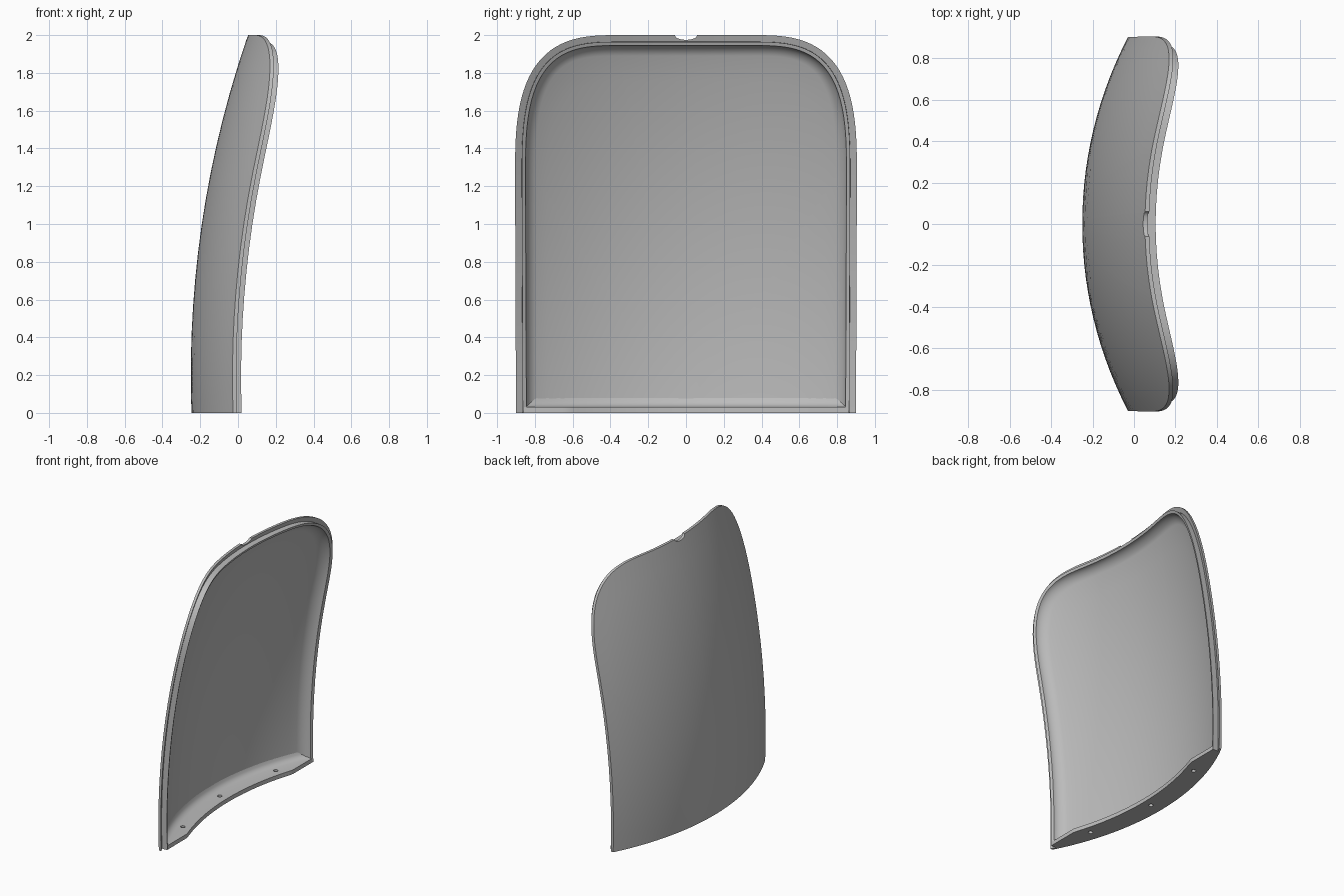
import bpy, bmesh, math

cube = bpy.data.objects.get("Cube")
if cube:
    bpy.data.objects.remove(cube)

grey = bpy.data.materials.new("plain_grey")
grey.use_nodes = True
grey.diffuse_color = (0.5, 0.5, 0.5, 1)
grey.node_tree.nodes["Principled BSDF"].inputs["Base Color"].default_value = (0.5, 0.5, 0.5, 1)


def make_object(name, bm, smooth=True):
    bmesh.ops.recalc_face_normals(bm, faces=bm.faces)
    mesh = bpy.data.meshes.new(name)
    bm.to_mesh(mesh)
    bm.free()
    mesh.materials.append(grey)
    ob = bpy.data.objects.new(name, mesh)
    bpy.context.collection.objects.link(ob)
    if smooth:
        bpy.ops.object.select_all(action='DESELECT')
        ob.select_set(True)
        bpy.context.view_layer.objects.active = ob
        bpy.ops.object.shade_smooth_by_angle(angle=math.radians(30))
    return ob


def arc(d, r):
    return r - math.sqrt(r * r - d * d)


def skin(y, z):
    """x of the doubly curved outer surface."""
    return -0.25 + arc(y, 1.95) + arc(z - 0.2, 5.5)


def bridge(bm, a, b, closed=False):
    for i in range(len(a) if closed else len(a) - 1):
        j = (i + 1) % len(a)
        bm.faces.new((a[i], a[j], b[j], b[i]))


# Arched outline, from one bottom corner over the top to the other
half = [(0.9 + 0.005 * i / 10, 1.25 * i / 10) for i in range(10)]
for i in range(33):
    s = i / 32
    t = math.pi / 2 * (3 * s * s - 2 * s ** 3)
    half.append((0.35 + 0.555 * max(math.cos(t), 0) ** (2 / 3),
                 1.25 + 0.75 * math.sin(t) ** (2 / 3)))
half += [(y, 2.0) for y in (0.28, 0.21, 0.14, 0.09)]
half += [(0.06 - 0.0075 * i, 2.0) for i in range(8)]
outline = half + [(0, 2.0)] + [(-y, z) for y, z in reversed(half)]


def inset(d):
    pts = []
    for i, (y, z) in enumerate(outline):
        if i in (0, len(outline) - 1):
            pts.append((y - math.copysign(d, y), 0))
            continue
        (y0, z0), (y1, z1) = outline[i - 1], outline[i + 1]
        ty, tz = y1 - y0, z1 - z0
        n = math.hypot(ty, tz)
        pts.append((y - tz / n * d, z + ty / n * d))
    return pts


def notched(pts):
    """Small rounded dip in the middle of the top edge."""
    return [(y, z - 0.025 * math.sqrt(1 - (y / 0.06) ** 2)) if abs(y) < 0.06 and z > 1.9
            else (y, z) for y, z in pts]


# Curved panel: outer skin, stepped border, raised lip and filleted pocket
bm = bmesh.new()


def ring(pts, depth):
    return [bm.verts.new((skin(y, z) + depth, y, z)) for y, z in pts]


def fill_inward(edge, pts, depth):
    """Shrinking copies of the arch towards the middle of the bottom edge."""
    steps = 14
    for k in range(1, steps):
        f = 1 - k / steps
        nxt = ring([(y * f, z * f) for y, z in pts], depth)
        bridge(bm, edge, nxt)
        edge = nxt
    hub = ring([(0, 0)], depth)[0]
    for a, b in zip(edge, edge[1:]):
        bm.faces.new((a, b, hub))


rim = notched(outline)
section = [(0.035, 0.02), (0.036, 0.064)]
for i in range(8):
    a = math.pi / 2 * i / 7
    section.append((0.11 - 0.055 * math.cos(a), 0.064 - 0.049 * math.sin(a)))
outer = ring(rim, 0)
border = ring(rim, 0.02)
bridge(bm, outer, border)
last = border
for d, depth in section:
    current = ring(inset(d), depth)
    bridge(bm, last, current)
    last = current
fill_inward(outer, rim, 0)
fill_inward(last, inset(section[-1][0]), section[-1][1])
bmesh.ops.holes_fill(bm, edges=[e for e in bm.edges if e.is_boundary], sides=0)
make_object("curved_panel", bm)

# Bottom flange: follows the skin, cut straight where it meets the side lips
bm = bmesh.new()
profile = [(0.004, 0), (0.16, 0), (0.16, 0.03), (0.06, 0.032), (0.035, 0.042),
           (0.02, 0.06), (0.012, 0.09)]
rows = []
for i in range(61):
    y = 0.86 * (i / 30 - 1)
    reach = 0.016 - skin(y, 0)
    rows.append([bm.verts.new((skin(y, z) + min(d, reach), y, z)) for d, z in profile])
for a, b in zip(rows, rows[1:]):
    bridge(bm, a, b, closed=True)
bm.faces.new(rows[0])
bm.faces.new(rows[-1])
flange = make_object("bottom_flange", bm, smooth=False)

# Three screw holes through the flange
bm = bmesh.new()
for y in (-0.55, 0, 0.55):
    made = bmesh.ops.create_cone(bm, cap_ends=True, segments=20, radius1=0.016,
                                 radius2=0.016, depth=0.3)
    bmesh.ops.translate(bm, verts=made["verts"], vec=(skin(y, 0) + 0.095, y, 0))
cutter = make_object("hole_cutter", bm, smooth=False)
cutter.hide_render = True
mod = flange.modifiers.new("holes", 'BOOLEAN')
mod.operation = 'DIFFERENCE'
mod.solver = 'EXACT'
mod.object = cutter
bpy.ops.object.select_all(action='DESELECT')
flange.select_set(True)
bpy.context.view_layer.objects.active = flange
bpy.ops.object.modifier_apply(modifier=mod.name)
bpy.data.objects.remove(cutter)
bpy.ops.object.shade_smooth_by_angle(angle=math.radians(30))
